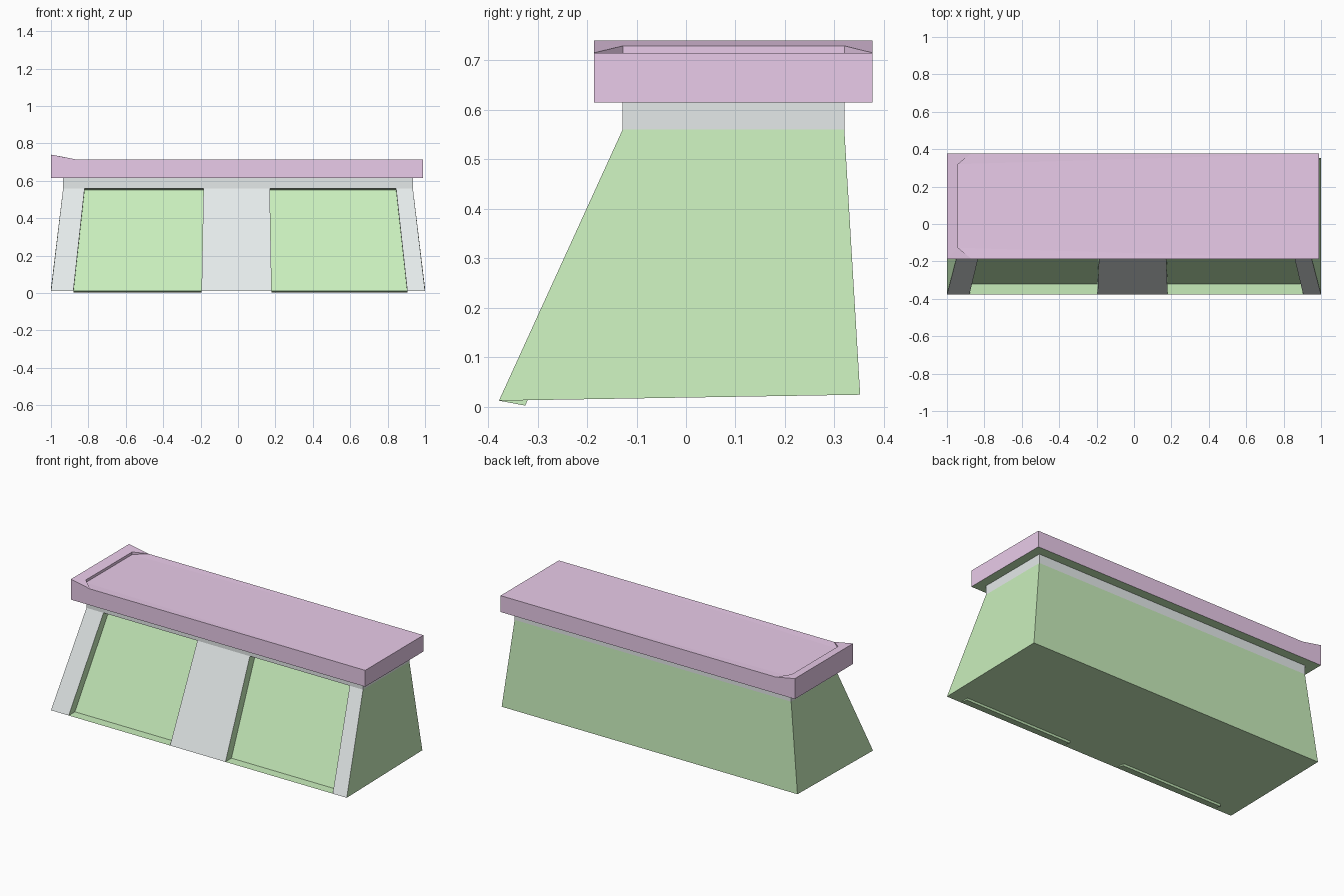
import bpy, bmesh

if "Cube" in bpy.data.objects:
    bpy.data.objects.remove(bpy.data.objects["Cube"])


def material(name, rgb):
    m = bpy.data.materials.new(name)
    m.diffuse_color = (*rgb, 1)
    m.use_nodes = True
    m.node_tree.nodes["Principled BSDF"].inputs["Base Color"].default_value = m.diffuse_color
    return m


GREY = material("grey", (0.78, 0.82, 0.82))
GREEN = material("green", (0.58, 0.85, 0.50))
PINK = material("pink", (0.82, 0.60, 0.82))


class Part:
    """Collects faces given as point lists and welds them into one closed mesh."""

    def __init__(self, name, mats):
        self.name, self.mats, self.bm = name, mats, bmesh.new()

    def face(self, points, mat=0):
        f = self.bm.faces.new([self.bm.verts.new(p) for p in points])
        f.material_index = mat

    def finish(self):
        bmesh.ops.remove_doubles(self.bm, verts=self.bm.verts, dist=1e-5)
        bmesh.ops.recalc_face_normals(self.bm, faces=self.bm.faces)
        me = bpy.data.meshes.new(self.name)
        self.bm.to_mesh(me)
        self.bm.free()
        for m in self.mats:
            me.materials.append(m)
        ob = bpy.data.objects.new(self.name, me)
        bpy.context.collection.objects.link(ob)


# Tapered body: front split into columns, two of them recessed
body = Part("body", [GREY, GREEN])
xs_low = [-1, -0.88, -0.195, 0.18, 0.905, 1]
xs_high = [-0.935, -0.82, -0.185, 0.17, 0.845, 0.935]
YF, ZF = -0.378, 0.012      # front foot
YB, ZB = 0.352, 0.024       # back foot
TF, TB, ZT = -0.128, 0.32, 0.56   # shoulder
ZC = 0.615                  # collar top
low = [(x, YF, ZF) for x in xs_low]
high = [(x, TF, ZT) for x in xs_high]


def inward(p):
    return (p[0], p[1] + 0.053, p[2] - 0.010)


for i in range(5):
    ring = [low[i], low[i + 1], high[i + 1], high[i]]
    if i in (1, 3):
        back = [inward(p) for p in ring]
        body.face(back, 1)
        for k in range(4):
            n = (k + 1) % 4
            body.face([ring[k], ring[n], back[n], back[k]], 1)
    else:
        body.face(ring, 0)

back_low = [(-1, YB, ZB), (1, YB, ZB)]
back_high = [(xs_high[0], TB, ZT), (xs_high[-1], TB, ZT)]
body.face(low + back_low[::-1], 1)
body.face([*back_low, *back_high[::-1]], 1)
for e, s in ((0, 0), (-1, 1)):
    body.face([low[e], back_low[s], back_high[s], high[e]], 1)

# Grey collar above the shoulder
loop = high + back_high[::-1]
for a, b in zip(loop, loop[1:] + loop[:1]):
    body.face([a, b, (b[0], b[1], ZC), (a[0], a[1], ZC)], 0)
body.face([(p[0], p[1], ZC) for p in loop], 0)
body.finish()

# Top slab with a raised left rim and a shallow sunken seat behind it
slab = Part("top_slab", [PINK, GREEN])
X0, X1, ZU, ZS = -1, 0.99, 0.615, 0.715
ends = []
for y, yi in ((-0.186, -0.127), (0.377, 0.32)):
    rim, ramp, corner = (X0, y, 0.74), (-0.87, y, ZS), (X1, y, ZS)
    lip, seat = (-0.94, yi, 0.729), (-0.94, yi, 0.713)
    under0, under1 = (X0, y, ZU), (X1, y, ZU)
    slab.face([rim, ramp, corner, under1, under0])
    slab.face([rim, lip, ramp])
    slab.face([lip, seat, ramp])
    slab.face([seat, corner, ramp])
    ends.append((rim, corner, lip, seat, under0, under1))
(r, c, l, s, u, v), (r2, c2, l2, s2, u2, v2) = ends
for quad in ([r, r2, l2, l], [l, l2, s2, s], [s, s2, c2, c],
             [c, c2, v2, v], [r, r2, u2, u]):
    slab.face(quad)
slab.face([u, u2, v2, v], 1)
slab.finish()
